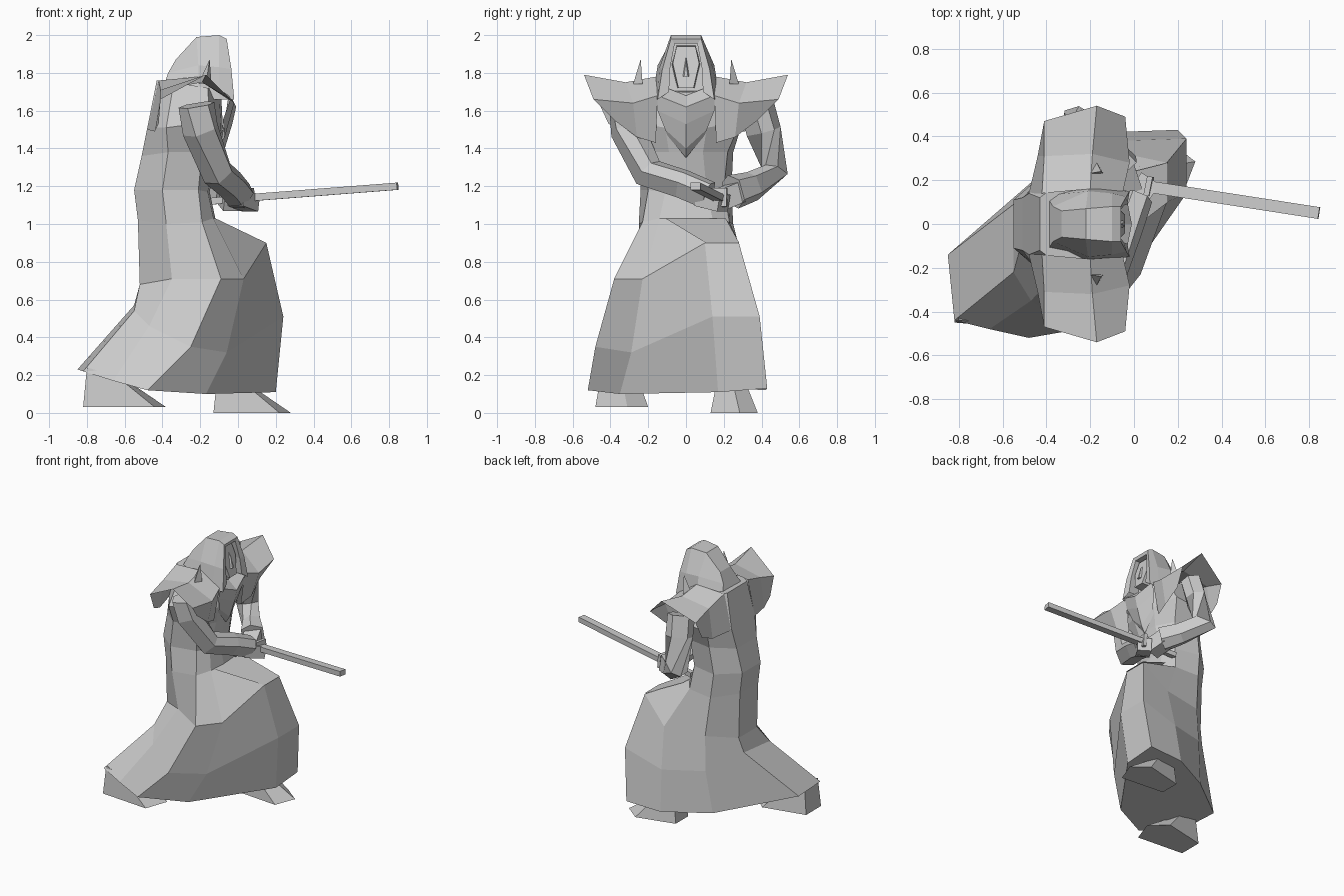
import bpy, bmesh
from mathutils import Vector


def loft(name, rings, closed=True, cap0=True, cap1=True):
    """Skin a list of equal-length rings (or open strips) with flat quads."""
    bm = bmesh.new()
    vs = [[bm.verts.new(p) for p in r] for r in rings]
    n = len(rings[0])
    for a, b in zip(vs, vs[1:]):
        for i in range(n if closed else n - 1):
            j = (i + 1) % n
            bm.faces.new((a[i], a[j], b[j], b[i]))
    if cap0:
        bm.faces.new(vs[0][::-1])
    if cap1:
        bm.faces.new(vs[-1])
    bmesh.ops.recalc_face_normals(bm, faces=bm.faces)
    me = bpy.data.meshes.new(name)
    bm.to_mesh(me)
    bm.free()
    ob = bpy.data.objects.new(name, me)
    bpy.context.collection.objects.link(ob)
    return ob


def limb(name, path, shape):
    """Tube through path points; shape gives (half width, half height) per point."""
    pts = [Vector(p) for p in path]
    unit = [(1, .4), (.4, 1), (-.6, .9), (-1, -.3), (-.4, -1), (.7, -.8)]
    rings = []
    for i, p in enumerate(pts):
        d = (pts[min(i + 1, len(pts) - 1)] - pts[max(i - 1, 0)]).normalized()
        u = d.cross(Vector((0.25, 0, 1))).normalized()
        v = u.cross(d)
        w, h = shape[i]
        rings.append([p + u * a * w + v * b * h for a, b in unit])
    return loft(name, rings)


def box(name, a, b, w, h):
    """Rectangular bar from a to b."""
    a, b = Vector(a), Vector(b)
    d = (b - a).normalized()
    u = d.cross(Vector((0, 0, 1))).normalized()
    v = u.cross(d)
    return loft(name, [[p + u * w * i + v * h * j for i, j in
                        ((1, 1), (-1, 1), (-1, -1), (1, -1))] for p in (a, b)])


def arch(half):
    """Mirror half an arch (+y side, bottom to top) into a full strip."""
    return [(x, -y, z) for x, y, z in half] + half[::-1]


# Robe skirt and torso: front pair, left pair, back pair, right three
skirt = [
    [(.20, .17, .11), (.20, .43, .13), (-.08, .42, .12), (-.40, .25, .13), (-.85, -.14, .23),
     (-.82, -.44, .22), (-.66, -.48, .17), (-.48, -.52, .12), (-.17, -.35, .10)],
    [(.24, .14, .51), (.24, .39, .51), (-.06, .38, .42), (-.36, .28, .45), (-.55, .09, .57),
     (-.55, -.22, .54), (-.47, -.35, .46), (-.25, -.48, .35), (-.06, -.29, .32)],
    [(.15, .10, .90), (.15, .28, .90), (-.04, .32, .72), (-.35, .27, .71), (-.52, .11, .68),
     (-.52, -.11, .68), (-.35, -.22, .71), (-.09, -.38, .71), (.03, -.23, .71)]]


def torso(f, s1, s2, b):
    half = [f, s1, s2, b]
    return [(f[0] + .01, 0, f[2])] + half + [(x, -y, z) for x, y, z in half[::-1]]


body = [torso((-.13, .14, 1.03), (-.19, .23, 1.01), (-.38, .25, 1.0), (-.53, .11, 1.02)),
        torso((-.16, .11, 1.17), (-.21, .20, 1.18), (-.40, .24, 1.18), (-.55, .11, 1.18)),
        torso((-.12, .09, 1.38), (-.19, .22, 1.38), (-.37, .25, 1.38), (-.51, .12, 1.36)),
        torso((-.09, .11, 1.51), (-.15, .29, 1.54), (-.38, .29, 1.51), (-.48, .14, 1.51)),
        torso((-.10, .09, 1.70), (-.16, .17, 1.72), (-.34, .19, 1.75), (-.43, .12, 1.76))]
loft("robe", skirt + body)

# Robe overlap flap across the waist
loft("robe_flap", [[(-.12, -.11, 1.03), (-.12, .21, 1.03)],
                   [(.155, .10, .903), (.155, .28, .903)]], False, False, False)

# Pauldrons with ridge and flared outer edge, plus small spikes
for s, side in ((1, "left"), (-1, "right")):
    secs = [
        [(-.48, .14, 1.50), (-.42, .14, 1.76), (-.20, .16, 1.78), (-.05, .15, 1.68), (-.09, .16, 1.43)],
        [(-.44, .31, 1.49), (-.41, .31, 1.71), (-.19, .32, 1.75), (-.02, .28, 1.64), (-.07, .26, 1.46)],
        [(-.42, .41, 1.53), (-.41, .47, 1.66), (-.17, .54, 1.79), (-.04, .49, 1.66), (-.08, .38, 1.55)]]
    loft(side + "_pauldron", [[(x, y * s, z) for x, y, z in r] for r in secs],
         False, False, False)
    base = [(-.21, .23), (-.14, .23), (-.17, .28)]
    loft(side + "_pauldron_spike",
         [[(x, y * s, 1.74) for x, y in base],
          [(-.147 + x * .02, (.235 + y * .02) * s, 1.87) for x, y in base]])

# Hood shell, closed at the back, with a face inside
hood = [arch([(-.02, .15, 1.66), (-.035, .125, 1.82), (-.06, .08, 1.98)]),
        arch([(-.10, .16, 1.66), (-.10, .14, 1.83), (-.10, .08, 2.0)]),
        arch([(-.21, .18, 1.66), (-.21, .15, 1.84), (-.22, .07, 1.99)]),
        arch([(-.40, .13, 1.71), (-.37, .08, 1.80), (-.33, .06, 1.87)])]
loft("hood", hood, False, False, True)
inner = arch([(-.03, .09, 1.70), (-.045, .085, 1.82), (-.065, .06, 1.955)])
loft("hood_rim", [hood[0], inner, [(x - .08, y, z) for x, y, z in inner]],
     False, False, True)
loft("face", [[(-.2, y, z) for y, z in ((-.05, 1.72), (.05, 1.72), (.08, 1.84), (.05, 1.95), (-.05, 1.95), (-.08, 1.84))],
              [(-.07 + d, y, z) for d, y, z in ((.03, -.04, 1.72), (.03, .04, 1.72), (0, .07, 1.85),
                                               (-.02, .05, 1.94), (-.02, -.05, 1.94), (0, -.07, 1.85))]])
loft("nose", [[(-.07, -.025, 1.78), (-.07, .025, 1.78), (-.08, 0, 1.89)],
              [(-.04, -.01, 1.78), (-.04, .01, 1.78), (-.06, 0, 1.86)]])

# Collar folds and chest point
loft("collar", [[(-.10, -.10, 1.72), (-.08, 0, 1.68), (-.10, .10, 1.72)],
                [(-.04, -.15, 1.68), (-.01, 0, 1.62), (-.04, .15, 1.68)],
                [(-.06, -.15, 1.60), (-.03, 0, 1.53), (-.06, .15, 1.60)],
                [(-.08, -.11, 1.50), (-.07, 0, 1.40), (-.08, .11, 1.50)],
                [(-.10, -.10, 1.47), (-.10, 0, 1.35), (-.10, .10, 1.47)]],
     False, False, False)

# Arms: bent sleeves meeting at the sword grip
limb("right_arm", [(-.22, -.33, 1.63), (-.20, -.31, 1.50), (-.11, -.20, 1.27),
                   (-.04, -.02, 1.21), (.01, .12, 1.15)],
     [(.08, .09), (.09, .09), (.08, .08), (.075, .075), (.07, .075)])
limb("left_arm", [(-.22, .37, 1.64), (-.23, .41, 1.49), (-.25, .47, 1.28),
                  (-.13, .35, 1.20), (-.05, .25, 1.17)],
     [(.08, .09), (.08, .09), (.065, .085), (.07, .075), (.09, .085)])

# Hands
box("right_hand", (-.01, .08, 1.14), (.07, .20, 1.11), .05, .045)
box("left_hand", (-.06, .28, 1.17), (-.02, .16, 1.12), .055, .055)

# Sword
box("sword_grip", (-.20, .21, 1.115), (.07, .17, 1.14), .018, .018)
box("sword_guard", (.055, .175, 1.14), (.08, .17, 1.142), .045, .05)
box("sword_blade", (.07, .17, 1.14), (.845, .05, 1.20), .027, .019)


# Feet: wedges with a low pointed toe
def foot(name, x0, x1, y0, y1, z, top):
    ym = (y0 + y1) / 2
    loft(name, [[(x0, y0 + .03, z), (x0, y1 - .07, z), (x1 - .12, y1, z),
                 (x1, ym + .03, z), (x1 - .06, y0, z)],
                [(x0 + .02, y0 + .04, top), (x0 + .02, y1 - .08, top), (x0 + .17, y1 - .06, top - .04),
                 (x0 + .22, ym, top - .06), (x0 + .17, y0 + .03, top - .04)]])


foot("front_foot", -.13, .28, .13, .38, 0, .19)
foot("back_foot", -.82, -.38, -.48, -.20, .03, .24)
